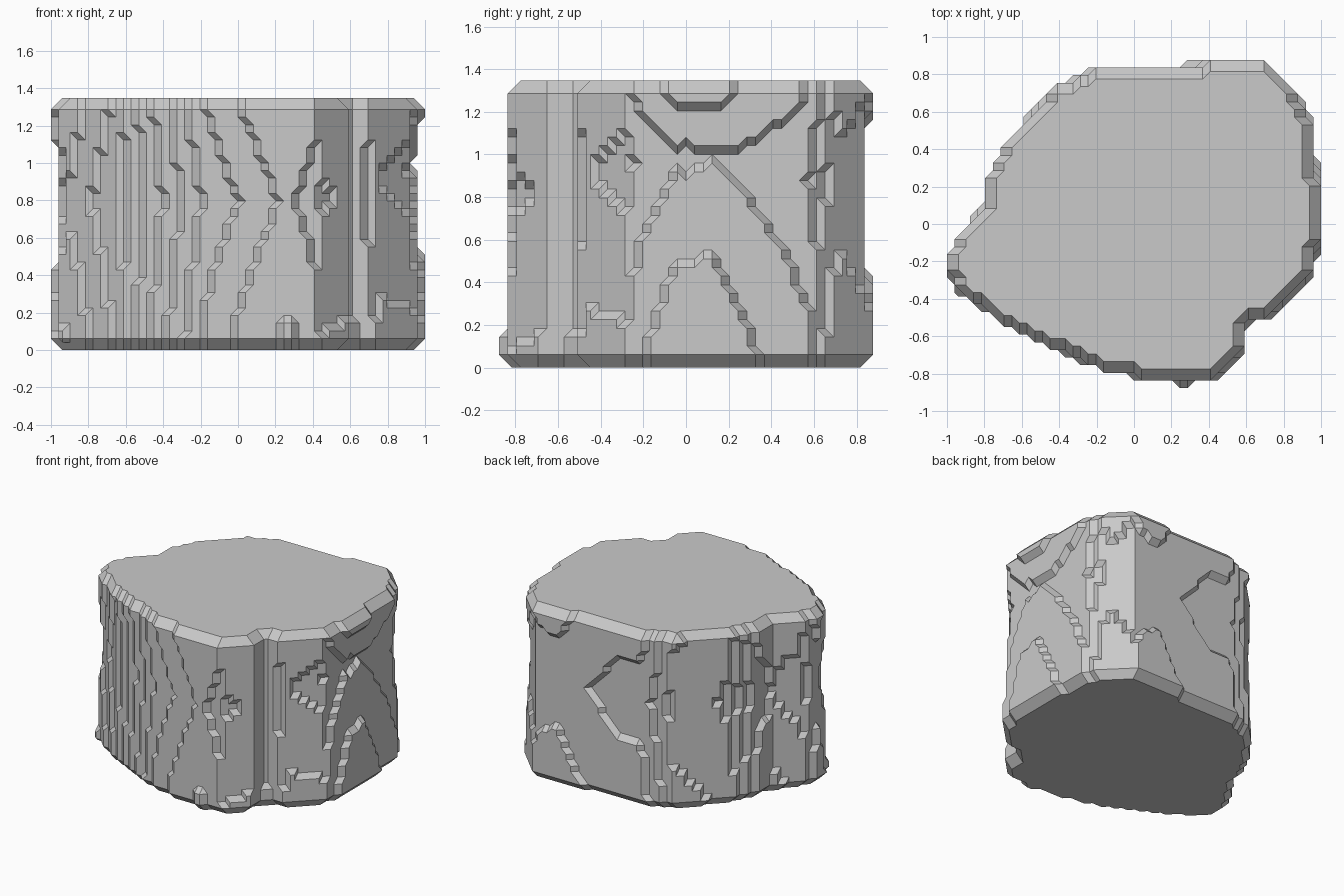
import bpy
import bmesh
import math
from itertools import product
from mathutils import Vector

cube = bpy.data.objects.get("Cube")
if cube:
    bpy.data.objects.remove(cube, do_unlink=True)

# Block grid: cells along each axis and the cell size
NX, NY, NZ = 49, 43, 33
STEP = 2 / NX

# Footprint of the rock at its widest, counter-clockwise
OUTLINE = [
    (-1.012, -.2), (-.96, -.36), (-.66, -.565), (-.385, -.695),
    (-.18, -.785), (0, -.83), (.27, -.868), (.44, -.83), (.595, -.68),
    (.6, -.54), (.75, -.49), (.95, -.29), (.98, -.2), (1.017, -.05),
    (1.017, .12), (.98, .36), (.95, .58), (.86, .73), (.7, .87), (.5, .876),
    (.28, .86), (-.2, .84), (-.41, .75), (-.67, .47), (-.8, .235),
    (-.81, .1), (-.96, -.07),
]


def in_outline(x, y):
    inside = False
    for (ax, ay), (bx, by) in zip(OUTLINE, OUTLINE[1:] + OUTLINE[:1]):
        if (ay > y) != (by > y) and x < ax + (y - ay) * (bx - ax) / (by - ay):
            inside = not inside
    return inside


def girth(x, y, z):
    """Scale of the footprint: a worn waist, higher on +x, shallow at diagonals."""
    angle = math.atan2(y, x)
    waist = .79 + .21 * max(0, math.cos(angle)) ** 4
    lowest = .1 * waist - .0125
    if z < .5:
        depth = .075 * z
    elif z < waist:
        depth = .1 * z - .0125
    else:
        depth = lowest + (.012 - lowest) * (z - waist) / (1.35 - waist)
    return 1 - depth * (1 - .45 * abs(math.sin(2 * angle)))


def build_layer(k):
    z = (k + .5) * STEP
    cells = set()
    for i, j in product(range(NX), range(NY)):
        x, y = (i - NX // 2) * STEP, (j - NY // 2) * STEP
        s = girth(x, y, z)
        if in_outline(x / s, y / s):
            cells.add((i, j))
    return cells


def shrink(cells):
    sides = ((1, 0), (-1, 0), (0, 1), (0, -1))
    return {(i, j) for i, j in cells
            if all((i + a, j + b) in cells for a, b in sides)}


# Solid layers, with the rims at top and bottom cut back by one cell
layers = [build_layer(k) for k in range(NZ)]
layers[0] = shrink(layers[1])
layers[-1] = shrink(layers[-2])
solid = {(i, j, k) for k, cells in enumerate(layers) for i, j in cells}


def cell_sides():
    """Corner rings of the six sides of a cell, all wound outwards."""
    rings = []
    for axis in range(3):
        u, v = (axis + 1) % 3, (axis + 2) % 3
        for end in (0, 1):
            ring = []
            for a, b in ((0, 0), (1, 0), (1, 1), (0, 1)):
                corner = [0, 0, 0]
                corner[axis], corner[u], corner[v] = end, a, b
                ring.append(tuple(corner))
            rings.append(ring if end else ring[::-1])
    return rings


SIDES = cell_sides()
bm = bmesh.new()
points = {}


def midpoint(a, b):
    key = tuple(p + q for p, q in zip(a, b))
    if key not in points:
        half = Vector(key) / 2
        points[key] = bm.verts.new((
            (half.x - NX // 2) * STEP,
            (half.y - NY // 2) * STEP,
            (half.z + .5) * STEP))
    return points[key]


def skin_cell(base):
    """Chamfered skin inside one cell, traced as loops of edge midpoints."""
    following = {}
    for side in SIDES:
        ring = [tuple(p + q for p, q in zip(base, c)) for c in side]
        full = [c in solid for c in ring]
        for n in range(4):
            if full[n] and not full[n - 1]:
                m = n
                while full[(m + 1) % 4]:
                    m += 1
                start = midpoint(ring[n - 1], ring[n])
                following[start] = midpoint(ring[m % 4], ring[(m + 1) % 4])
    while following:
        first, vert = following.popitem()
        loop = [first]
        while vert != first:
            loop.append(vert)
            vert = following.pop(vert)
        bm.faces.new(loop)


# Only cells that straddle the surface need a skin
CORNERS = list(product((0, 1), repeat=3))
touched = {tuple(p - q for p, q in zip(c, d)) for c in solid for d in CORNERS}
for base in sorted(touched):
    count = sum(tuple(p + q for p, q in zip(base, d)) in solid for d in CORNERS)
    if 0 < count < 8:
        skin_cell(base)

# Merge the flat areas into clean facets
bmesh.ops.connect_verts_nonplanar(bm, angle_limit=.01, faces=bm.faces[:])
bmesh.ops.recalc_face_normals(bm, faces=bm.faces[:])
bmesh.ops.dissolve_limit(bm, angle_limit=.02, verts=bm.verts[:], edges=bm.edges[:])
bmesh.ops.recalc_face_normals(bm, faces=bm.faces[:])

mesh = bpy.data.meshes.new("rock")
bm.to_mesh(mesh)
bm.free()
rock = bpy.data.objects.new("rock", mesh)
bpy.context.collection.objects.link(rock)

# Plain stone colour
stone = bpy.data.materials.new("stone grey")
stone.use_nodes = True
colour = (.59, .59, .59, 1)
stone.diffuse_color = colour
stone.node_tree.nodes["Principled BSDF"].inputs["Base Color"].default_value = colour
mesh.materials.append(stone)
